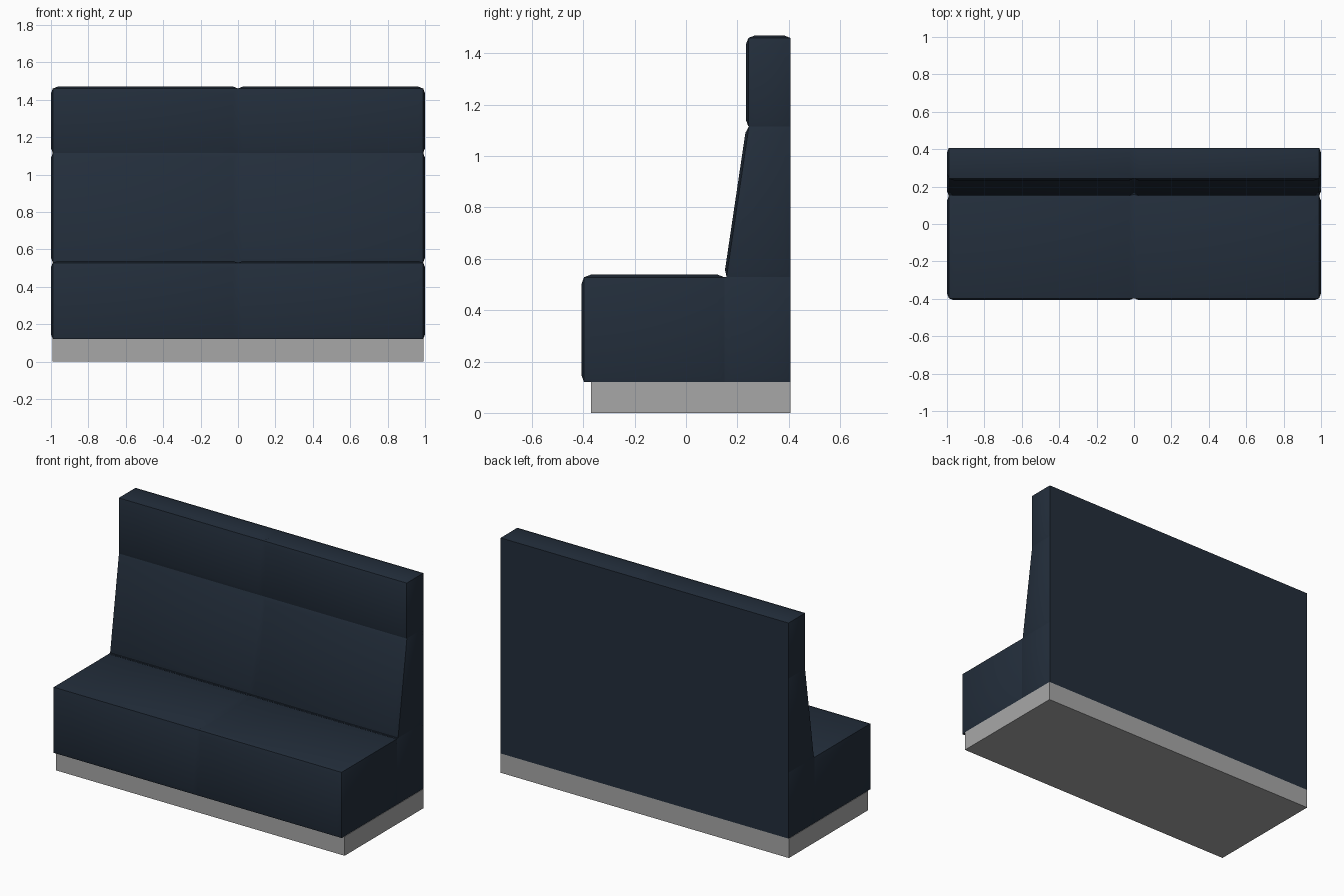
import bpy, bmesh

if "Cube" in bpy.data.objects:
    bpy.data.objects.remove(bpy.data.objects["Cube"])


def material(name, color):
    mat = bpy.data.materials.new(name)
    mat.diffuse_color = (*color, 1)
    mat.use_nodes = True
    mat.node_tree.nodes["Principled BSDF"].inputs["Base Color"].default_value = mat.diffuse_color
    return mat


navy = material("navy_upholstery", (0.0165, 0.027, 0.044))
grey = material("grey_plinth", (0.39, 0.39, 0.39))
HALF = 0.99      # half width before the padding bulges outward
BACK = 0.407     # flat rear plane


def cushion(name, profile, padded):
    """Half-width prism from a (y, z) profile, padded on chosen profile edges
    and on its end, then mirrored across the centre seam."""
    bm = bmesh.new()
    inner = [bm.verts.new((0, y, z)) for y, z in profile]
    outer = [bm.verts.new((HALF, y, z)) for y, z in profile]
    n = len(profile)
    sides = [bm.faces.new((inner[i], inner[(i + 1) % n], outer[(i + 1) % n], outer[i]))
             for i in range(n)]
    end = bm.faces.new(outer)
    bmesh.ops.recalc_face_normals(bm, faces=bm.faces[:])
    if end.normal.x < 0:
        bmesh.ops.reverse_faces(bm, faces=bm.faces[:])
    bm.normal_update()
    # Pillow each visible face with a sloped border
    soft = [sides[i] for i in padded] + [end]
    bmesh.ops.inset_individual(bm, faces=soft, thickness=0.026, depth=0.01,
                               use_even_offset=True)
    mesh = bpy.data.meshes.new(name)
    bm.to_mesh(mesh)
    bm.free()
    ob = bpy.data.objects.new(name, mesh)
    bpy.context.collection.objects.link(ob)
    mesh.materials.append(navy)
    bpy.ops.object.select_all(action='DESELECT')
    ob.select_set(True)
    bpy.context.view_layer.objects.active = ob
    bpy.ops.object.shade_smooth_by_angle(angle=0.6)
    mirror = ob.modifiers.new("mirror", 'MIRROR')
    mirror.use_axis[0] = True
    mirror.merge_threshold = 0.0005


# Profiles run bottom-front, bottom-back, top-back, top-front;
# edge 2 is the top and edge 3 the front
cushion("seat", [(-0.397, 0.12), (0.15, 0.12), (0.15, 0.528), (-0.397, 0.528)], (2, 3))
cushion("back_base", [(0.15, 0.12), (BACK, 0.12), (BACK, 0.53), (0.15, 0.53)], ())
cushion("backrest", [(0.158, 0.53), (BACK, 0.53), (BACK, 1.115), (0.245, 1.115)], (3,))
cushion("headrest", [(0.243, 1.115), (BACK, 1.115), (BACK, 1.46), (0.243, 1.46)], (2, 3))

# Recessed plinth
bpy.ops.mesh.primitive_cube_add(size=1, location=(0, 0.0185, 0.06))
plinth = bpy.context.object
plinth.name = "plinth"
plinth.scale = (1.985, 0.777, 0.12)
plinth.data.materials.append(grey)
